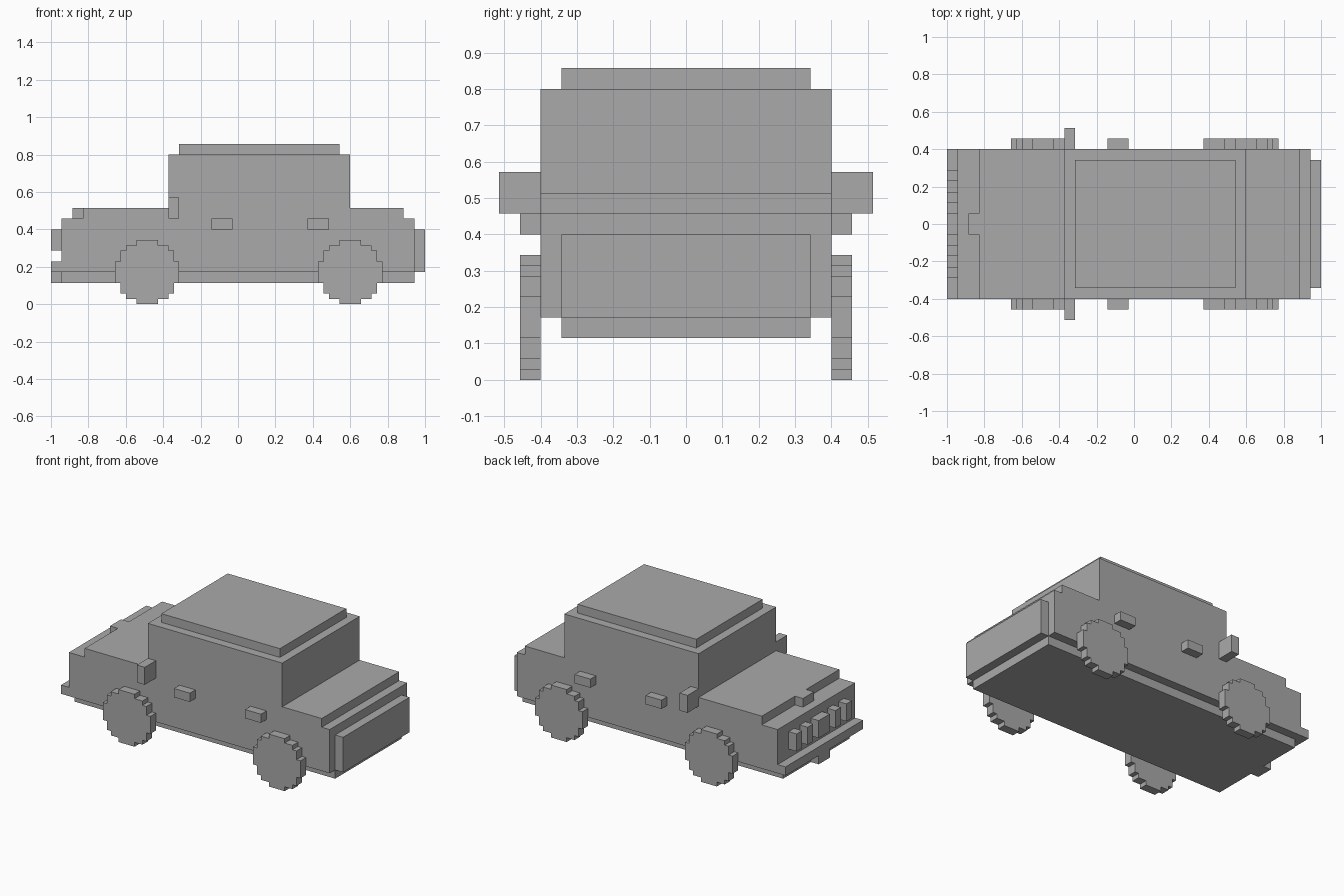
import bpy
import bmesh

U = 2 / 35  # one block; all sizes below are in blocks

if "Cube" in bpy.data.objects:
    bpy.data.objects.remove(bpy.data.objects["Cube"], do_unlink=True)

grey = bpy.data.materials.new("plain grey")
grey.use_nodes = True
grey.diffuse_color = (0.4, 0.4, 0.4, 1)
grey.node_tree.nodes["Principled BSDF"].inputs["Base Color"].default_value = grey.diffuse_color


def prism(name, outline, y0, y1):
    """Extrude an (x, z) outline from y0 to y1."""
    bm = bmesh.new()
    face = bm.faces.new([bm.verts.new((x * U, y0 * U, z * U)) for x, z in outline])
    extruded = bmesh.ops.extrude_face_region(bm, geom=[face])["geom"]
    verts = [g for g in extruded if isinstance(g, bmesh.types.BMVert)]
    bmesh.ops.translate(bm, verts=verts, vec=(0, (y1 - y0) * U, 0))
    bmesh.ops.recalc_face_normals(bm, faces=bm.faces)
    mesh = bpy.data.meshes.new(name)
    bm.to_mesh(mesh)
    bm.free()
    mesh.materials.append(grey)
    obj = bpy.data.objects.new(name, mesh)
    bpy.context.collection.objects.link(obj)
    return obj


def box(name, x0, x1, y0, y1, z0, z1):
    return prism(name, [(x0, z0), (x1, z0), (x1, z1), (x0, z1)], y0, y1)


# Body with stepped bonnet, cabin and boot
prism("body", [(-16.5, 3), (16.5, 3), (16.5, 8), (15.5, 8), (15.5, 9), (10.5, 9),
               (10.5, 14), (-6.5, 14), (-6.5, 9), (-14.5, 9), (-14.5, 8), (-16.5, 8)], -7, 7)
box("bonnet_badge", -15.5, -14.5, -1, 1, 8, 9)
box("roof", -5.5, 9.5, -6, 6, 14, 15)
box("chassis", -16.5, 16.5, -6, 6, 2, 3)

# Front bumper, plate and grille bars
box("front_bumper", -17.5, -16.5, -7, 7, 3, 4)
box("front_plate", -17.5, -16.5, -1, 1, 2, 3)
for y0, y1 in [(-5, -4), (-3, -2), (-1, 1), (2, 3), (4, 5)]:
    box("grille_bar", -17.5, -16.5, y0, y1, 5, 7)

# Rear panel
box("rear_panel", 16.5, 17.5, -6, 6, 3, 7)

# Stepped wheel outline: one quarter, mirrored around
quarter = [(3, 1), (2.5, 1), (2.5, 2), (2, 2), (2, 2.5), (1, 2.5), (1, 3)]
upper = quarter + [(-x, z) for x, z in reversed(quarter)]
wheel = upper + [(-x, -z) for x, z in upper]

# Parts on both sides
for side, s in (("right", -1), ("left", 1)):
    for place, cx in (("front", -8.5), ("rear", 10.5)):
        prism(f"{place}_{side}_wheel", [(cx + x, 3 + z) for x, z in wheel], 7 * s, 8 * s)
    for place, x in (("front", -2.5), ("rear", 6.5)):
        box(f"{place}_{side}_door_handle", x, x + 2, 7 * s, 8 * s, 7, 8)
    box(f"{side}_mirror", -6.5, -5.5, 7 * s, 9 * s, 8, 10)
